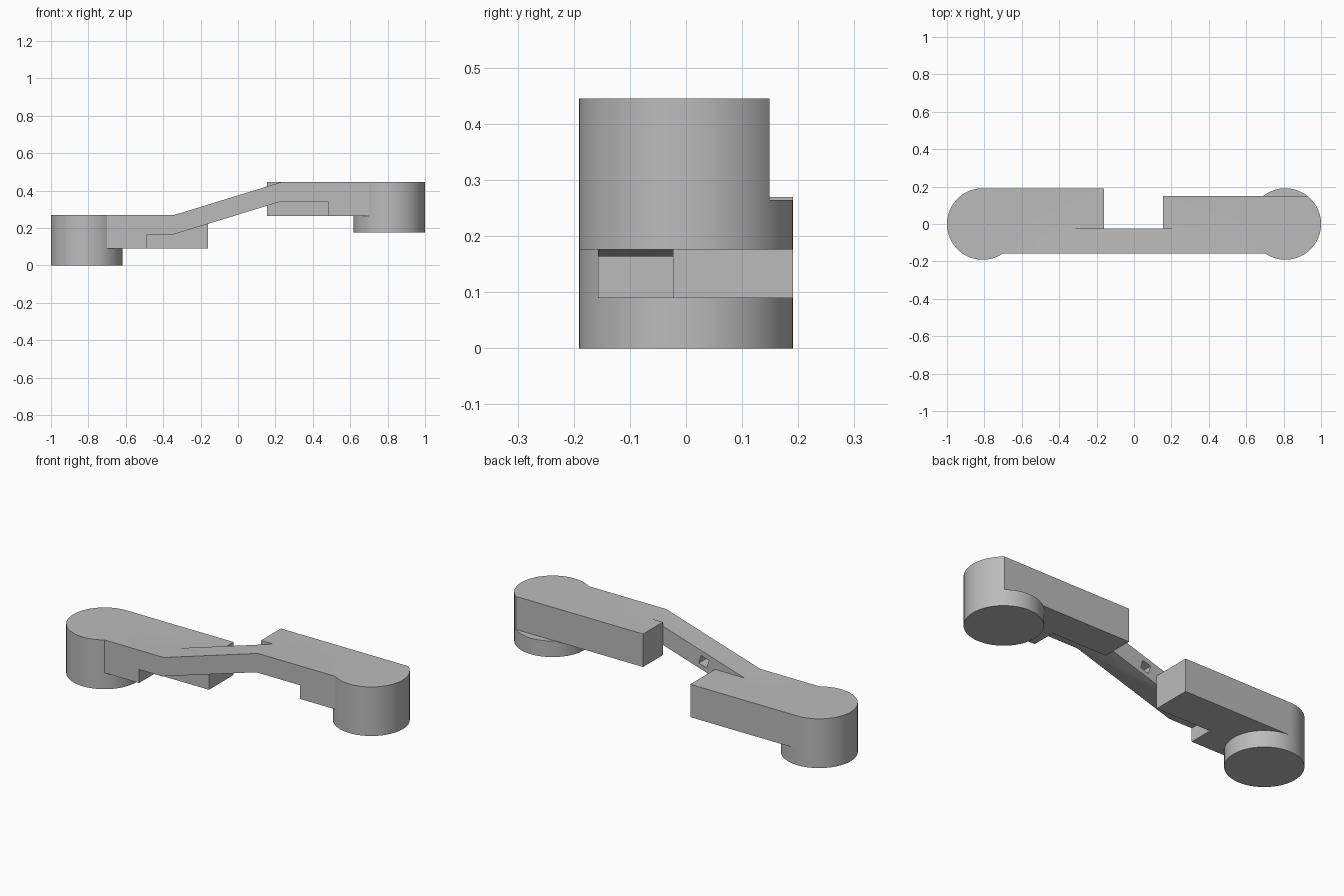
import bpy, bmesh, math
from mathutils import Matrix, Vector

if "Cube" in bpy.data.objects:
    bpy.data.objects.remove(bpy.data.objects["Cube"], do_unlink=True)

grey = bpy.data.materials.new("plain_grey")
grey.use_nodes = True
colour = (0.5, 0.5, 0.5, 1)
grey.diffuse_color = colour
grey.node_tree.nodes["Principled BSDF"].inputs["Base Color"].default_value = colour

R, CX = 0.191, 0.809            # boss radius and offset
FRONT, INNER = -0.157, -0.023   # arm thickness range in y


def finish(name, bm):
    bmesh.ops.recalc_face_normals(bm, faces=bm.faces)
    me = bpy.data.meshes.new(name)
    bm.to_mesh(me)
    bm.free()
    me.materials.append(grey)
    ob = bpy.data.objects.new(name, me)
    bpy.context.collection.objects.link(ob)
    return ob


def extrude(name, outline, direction):
    bm = bmesh.new()
    face = bm.faces.new([bm.verts.new(p) for p in outline])
    top = bmesh.ops.extrude_face_region(bm, geom=[face])["geom"]
    bmesh.ops.translate(bm, vec=direction,
                        verts=[v for v in top if isinstance(v, bmesh.types.BMVert)])
    return finish(name, bm)


def box(name, lo, hi, tilt=0):
    lo, hi = Vector(lo), Vector(hi)
    bm = bmesh.new()
    bmesh.ops.create_cube(bm, size=1, matrix=Matrix.Translation((lo + hi) / 2)
                          @ Matrix.Rotation(tilt, 4, 'Y')
                          @ Matrix.Diagonal((*(hi - lo), 1)))
    return finish(name, bm)


def boss(name, x, z0, z1):
    n = 96
    ring = [(x + R * math.cos(math.tau * i / n), R * math.sin(math.tau * i / n), z0)
            for i in range(n)]
    return extrude(name, ring, (0, 0, z1 - z0))


def combine(target, other, operation):
    mod = target.modifiers.new(operation.lower(), 'BOOLEAN')
    mod.operation, mod.solver, mod.object = operation, 'EXACT', other
    bpy.context.view_layer.objects.active = target
    bpy.ops.object.modifier_apply(modifier=mod.name)
    bpy.data.objects.remove(other, do_unlink=True)


# Cranked arm: side profile extruded through its thickness
profile = [(-CX, 0.09), (-0.49, 0.09), (-0.49, 0.164), (-0.35, 0.164), (0.22, 0.339),
           (0.485, 0.339), (0.485, 0.264), (CX, 0.264), (CX, 0.445), (0.23, 0.445),
           (-0.34, 0.27), (-CX, 0.27)]
arm = extrude("cranked_link_arm", [(x, FRONT, z) for x, z in profile],
              (0, INNER - FRONT, 0))

# Blind square hole in the rear of the sloping web
combine(arm, box("hole_cutter", (-0.117, -0.12, 0.27), (-0.067, 0.02, 0.318),
                 -math.atan(0.307)), 'DIFFERENCE')

# End bosses; the upper part of the left one is trimmed flush with its block
low_boss = boss("right_boss", -CX, 0, 0.27)
high_boss = boss("left_boss", CX, 0.176, 0.445)
combine(high_boss, box("boss_trim", (0.5, 0.149, 0.264), (1.1, 0.3, 0.6)), 'DIFFERENCE')

# Rear blocks, joined with the bosses into the arm
low_block = box("right_block", (-CX, INNER, 0.09), (-0.16, R, 0.27))
high_block = box("left_block", (0.156, INNER, 0.264), (CX, 0.149, 0.445))
for part in (low_block, high_block, low_boss, high_boss):
    combine(arm, part, 'UNION')

bpy.ops.object.select_all(action='DESELECT')
arm.select_set(True)
bpy.context.view_layer.objects.active = arm
bpy.ops.object.shade_smooth_by_angle(angle=math.radians(30))
